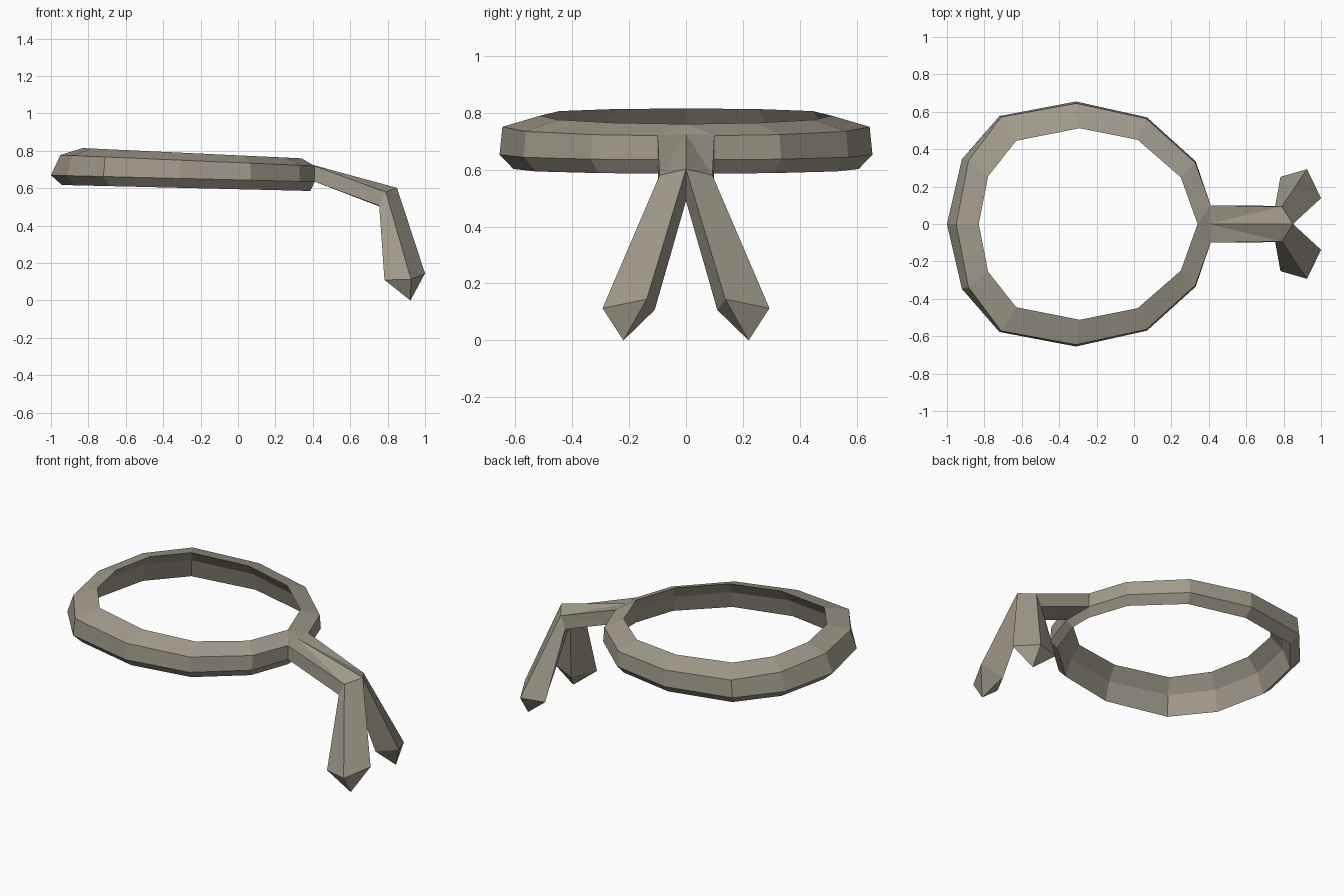
import bpy, bmesh

if "Cube" in bpy.data.objects:
    bpy.data.objects.remove(bpy.data.objects["Cube"])

mat = bpy.data.materials.new("taupe_cloth")
mat.diffuse_color = (0.36, 0.332, 0.262, 1)
mat.use_nodes = True
mat.node_tree.nodes["Principled BSDF"].inputs["Base Color"].default_value = mat.diffuse_color


def make_object(name, bm):
    bmesh.ops.remove_doubles(bm, verts=bm.verts, dist=0.0005)
    bmesh.ops.dissolve_degenerate(bm, edges=bm.edges, dist=0.0005)
    bmesh.ops.recalc_face_normals(bm, faces=bm.faces)
    mesh = bpy.data.meshes.new(name)
    bm.to_mesh(mesh)
    bm.free()
    mesh.materials.append(mat)
    obj = bpy.data.objects.new(name, mesh)
    bpy.context.collection.objects.link(obj)
    return obj


def bridge(bm, a, b):
    n = len(a)
    for i in range(n):
        bm.faces.new((a[i], a[(i + 1) % n], b[(i + 1) % n], b[i]))


# Band: five-sided section carried round half the loop, then mirrored
outer = [(-1, 0), (-.92, .347), (-.72, .577), (-.31, .655),
         (.07, .57), (.33, .335), (.41, .1)]
upper = [(-.95, 0), (-.885, .338), (-.71, .572), (-.31, .645),
         (.065, .564), (.328, .327), (.41, .1)]
inner = [(-.83, 0), (-.78, .255), (-.63, .445), (-.29, .512),
         (.02, .45), (.25, .25), (.34, 0)]


def section(i, side):
    o, u, n = outer[i], upper[i], inner[i]
    mid = [n[k] + .42 * (o[k] - n[k]) for k in (0, 1)]
    low = [n[k] + .66 * (o[k] - n[k]) for k in (0, 1)]
    # the whole band tilts slightly, so heights fall with x
    pts = [(o, .645, .025), (u, .737, .043), (n, .776, .047),
           (mid, .700, .042), (low, .595, .024)]
    return [(p[0], side * p[1], z - tilt * p[0]) for p, z, tilt in pts]


bm = bmesh.new()
stations = [section(i, 1) for i in range(7)]
stations += [section(i, -1) for i in range(6, 0, -1)]
rings = [[bm.verts.new(p) for p in s] for s in stations]
for i, ring in enumerate(rings):
    bridge(bm, ring, rings[(i + 1) % len(rings)])
make_object("band", bm)

# Knot: short strap sloping down from the band to the tails
bm = bmesh.new()
start = [(.40, 0, .725), (.41, .1, .72), (.41, .1, .635),
         (.41, 0, .635), (.41, -.1, .635), (.41, -.1, .72)]
end = [(.85, 0, .602), (.79, .093, .58), (.755, .097, .507),
       (.79, 0, .49), (.755, -.097, .507), (.79, -.093, .58)]
a = [bm.verts.new(p) for p in start]
b = [bm.verts.new(p) for p in end]
bridge(bm, a, b)
bm.faces.new(a)
bm.faces.new(b)
bmesh.ops.triangulate(bm, faces=bm.faces)
make_object("knot_strap", bm)

# Two hanging tails, four-sided, each with a pointed end
for side, name in ((1, "tail_back"), (-1, "tail_front")):
    bm = bmesh.new()
    top = [(.85, 0, .602), (.79, .093, .58), (.755, .097, .507), (.79, 0, .49)]
    foot = [(1, .138, .145), (.925, .293, .113), (.783, .252, .11), (.86, .11, .107)]
    t = [bm.verts.new((x, side * y, z)) for x, y, z in top]
    f = [bm.verts.new((x, side * y, z)) for x, y, z in foot]
    tip = bm.verts.new((.922, side * .22, 0))
    bridge(bm, t, f)
    bm.faces.new(t)
    for i in range(4):
        bm.faces.new((f[i], f[(i + 1) % 4], tip))
    make_object(name, bm)
